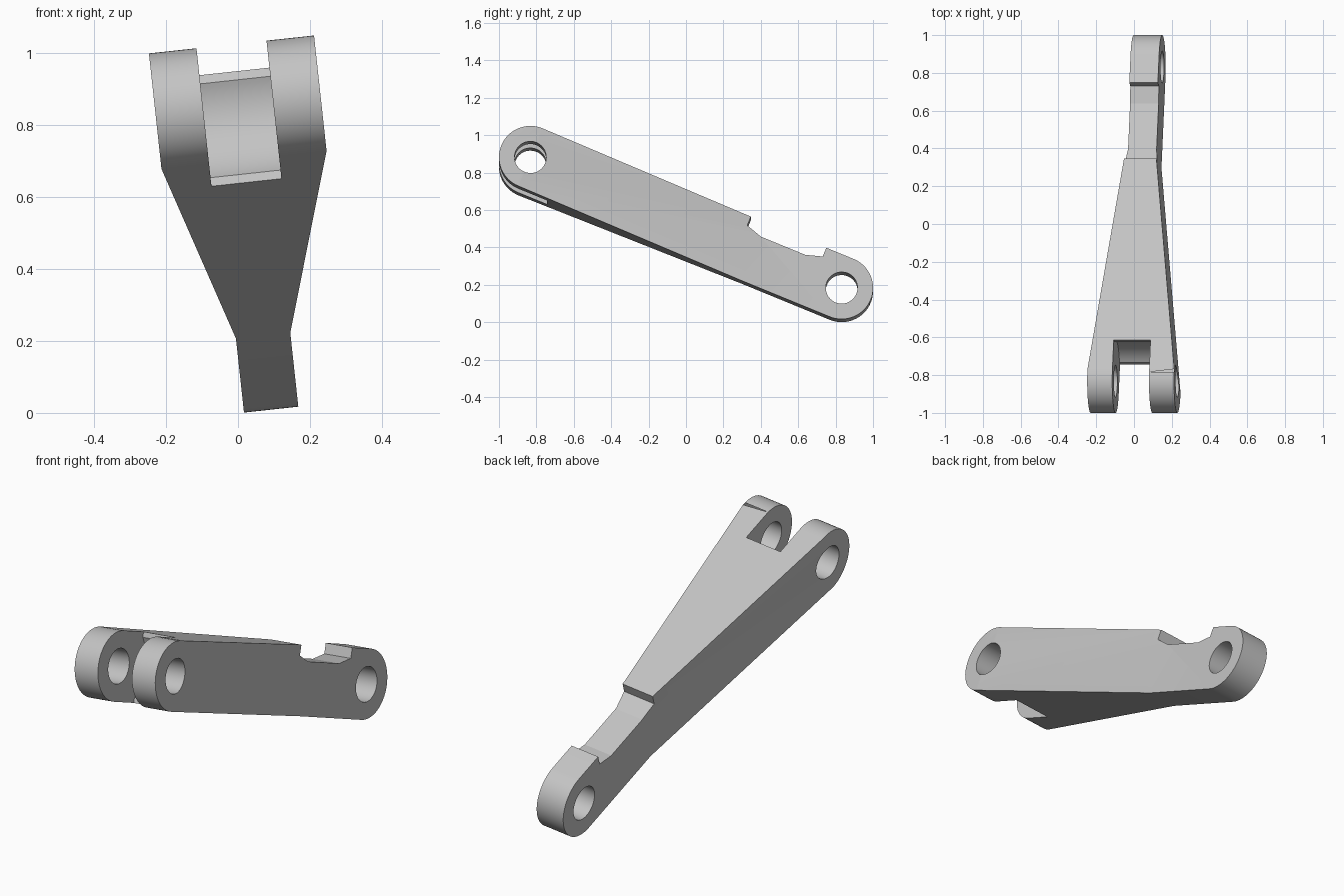
import bpy
from math import sin, cos, pi, radians, atan2, hypot
from mathutils import Matrix, Vector
import bmesh

if "Cube" in bpy.data.objects:
    bpy.data.objects.remove(bpy.data.objects["Cube"], do_unlink=True)

LENGTH = 1.8       # distance between pin holes
R_END = 0.168      # rounded end radius
R_HOLE = 0.085
FORK_HALF, TIP_HALF = 0.231, 0.076
SLOT_HALF, SLOT_END = 0.098, 0.165


def arc(cy, cz, r, a0, a1, n):
    return [(cy + r * cos(a0 + (a1 - a0) * i / n), cz + r * sin(a0 + (a1 - a0) * i / n))
            for i in range(n + 1)]


def prism(name, pts, half, axis="x"):
    """Extrude a closed outline symmetrically along the x or z axis."""
    bm = bmesh.new()

    def place(a, b, d):
        return (d, a, b) if axis == "x" else (a, b, d)

    face = bm.faces.new([bm.verts.new(place(a, b, -half)) for a, b in pts])
    new = bmesh.ops.extrude_face_region(bm, geom=[face])["geom"]
    moved = [v for v in new if isinstance(v, bmesh.types.BMVert)]
    bmesh.ops.translate(bm, verts=moved, vec=Vector(place(0, 0, 2 * half)))
    bmesh.ops.recalc_face_normals(bm, faces=bm.faces[:])
    mesh = bpy.data.meshes.new(name)
    bm.to_mesh(mesh)
    bm.free()
    obj = bpy.data.objects.new(name, mesh)
    bpy.context.collection.objects.link(obj)
    return obj


def carve(obj, cutter, operation):
    mod = obj.modifiers.new("carve", "BOOLEAN")
    mod.operation, mod.solver, mod.object = operation, "EXACT", cutter
    bpy.ops.object.select_all(action="DESELECT")
    bpy.context.view_layer.objects.active = obj
    obj.select_set(True)
    bpy.ops.object.modifier_apply(modifier=mod.name)
    bpy.data.objects.remove(cutter, do_unlink=True)


# Side outline: two round ends and the shallow notch on top
notch = [(1.642, R_END), (1.642, 0.117), (1.553, 0.09),
         (1.296, 0.09), (1.206, 0.117), (1.206, R_END)]
outline = (arc(LENGTH, 0, R_END, -pi / 2, pi / 2, 32) + notch
           + arc(0, 0, R_END, pi / 2, 3 * pi / 2, 32))
arm = prism("link_arm", outline, 0.4)

# Plan outline: wide fork tapering to the narrow end
right = [(-0.3, FORK_HALF), (0, FORK_HALF), (1.29, TIP_HALF), (2.1, TIP_HALF)]
plan = [(w, u) for u, w in right] + [(-w, u) for u, w in reversed(right)]
carve(arm, prism("plan_shape", plan, 0.4, "z"), "INTERSECT")

# Fork slot with a hollowed floor
rise = 0.142
a = atan2(rise, SLOT_END)
slot = ([(-0.3, -0.3), (SLOT_END, -0.3)]
        + arc(0, 0, hypot(rise, SLOT_END), -a, a, 24)
        + [(SLOT_END, 0.3), (-0.3, 0.3)])
carve(arm, prism("slot_cutter", slot, SLOT_HALF), "DIFFERENCE")

# Pin holes
for u in (0, LENGTH):
    circle = arc(u, 0, R_HOLE, 0, 2 * pi, 48)[:-1]
    carve(arm, prism("hole_cutter", circle, 0.5), "DIFFERENCE")

# Tilted and rolled resting pose
arm.data.transform(Matrix.Translation((0, -0.832, 0.858))
                   @ Matrix.Rotation(radians(-6.2), 4, "Y")
                   @ Matrix.Rotation(radians(-22.4), 4, "X"))

# Plain grey metal
grey = bpy.data.materials.new("light_grey")
grey.use_nodes = True
colour = (0.55, 0.55, 0.55, 1)
grey.diffuse_color = colour
grey.node_tree.nodes["Principled BSDF"].inputs["Base Color"].default_value = colour
arm.data.materials.clear()
arm.data.materials.append(grey)

bpy.ops.object.select_all(action="DESELECT")
arm.select_set(True)
bpy.context.view_layer.objects.active = arm
bpy.ops.object.shade_smooth_by_angle(angle=radians(15))
